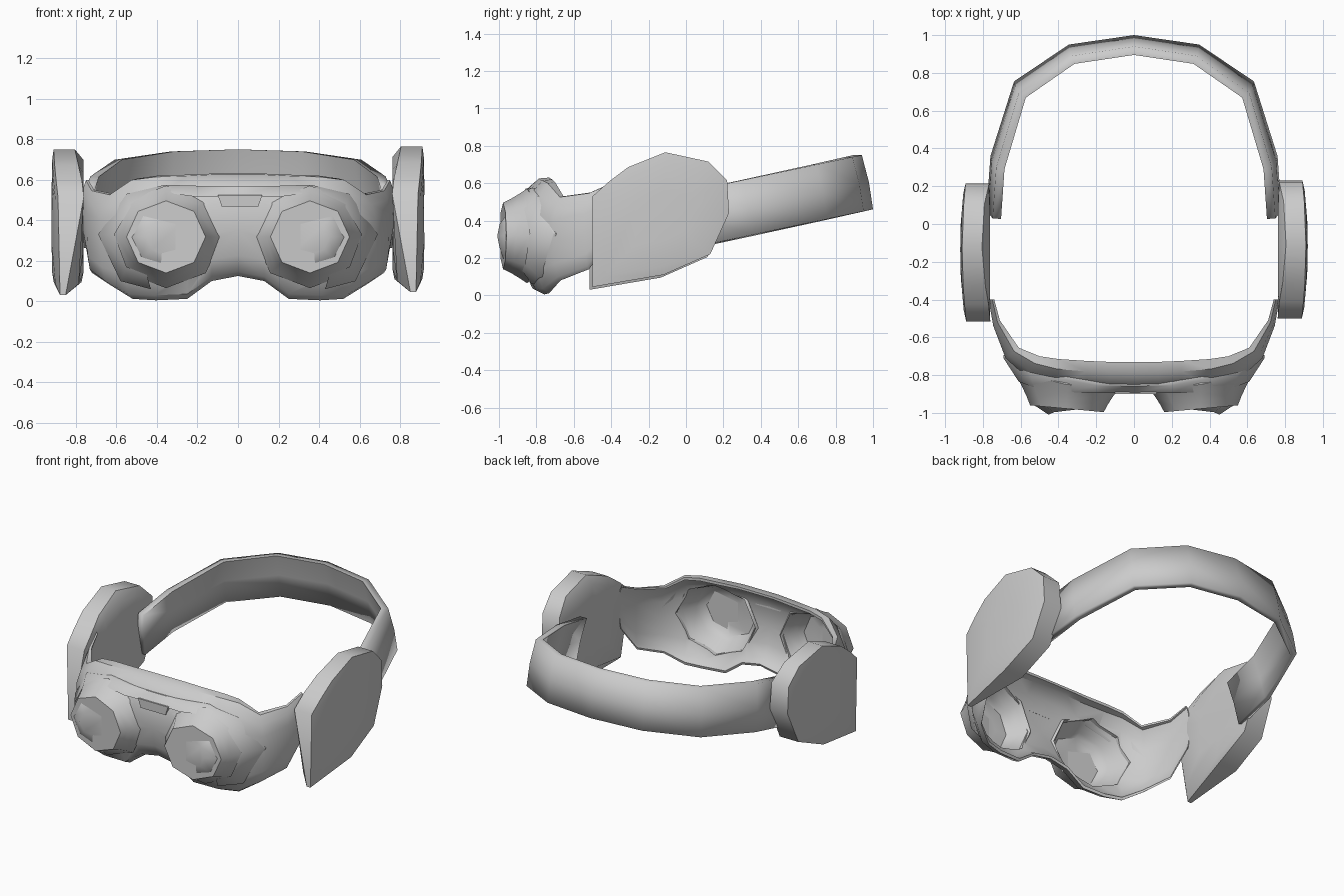
import bpy, bmesh, math
from mathutils import Vector

if "Cube" in bpy.data.objects:
    bpy.data.objects.remove(bpy.data.objects["Cube"])

grey = bpy.data.materials.new("light_grey")
grey.use_nodes = True
GREY = (0.6, 0.6, 0.6, 1)
grey.diffuse_color = GREY
grey.node_tree.nodes["Principled BSDF"].inputs["Base Color"].default_value = GREY


def loft(name, rings, angle=40):
    """Skin a row of closed rings, cap both ends."""
    bm = bmesh.new()
    rows = [[bm.verts.new(p) for p in ring] for ring in rings]
    n = len(rows[0])
    for a, b in zip(rows, rows[1:]):
        for i in range(n):
            j = (i + 1) % n
            bm.faces.new((a[i], a[j], b[j], b[i]))
    bm.faces.new(rows[0])
    bm.faces.new(rows[-1])
    bmesh.ops.recalc_face_normals(bm, faces=bm.faces)
    mesh = bpy.data.meshes.new(name)
    bm.to_mesh(mesh)
    bm.free()
    mesh.materials.append(grey)
    mesh.shade_smooth()
    mesh.set_sharp_from_angle(angle=math.radians(angle))
    ob = bpy.data.objects.new(name, mesh)
    bpy.context.collection.objects.link(ob)
    return ob


def flip(rings, side):
    return [[(p[0] * side, p[1], p[2]) for p in ring] for ring in rings]


def both_sides(half):
    """Mirror a run of rings that starts on the centre line."""
    return flip(reversed(half[1:]), -1) + half


# Head strap: tilted band leaning inward towards its top edge
strap = [(0, 1), (.345, .95), (.635, .755), (.76, .36), (.78, .09)]
rings = []
for k, (x, y) in enumerate(strap):
    a, b = Vector(strap[max(k - 1, 0)]), Vector(strap[min(k + 1, len(strap) - 1)])
    t = (b - a).normalized()
    if k == 0:
        t = Vector((1, 0))
    inward = Vector((t.y, -t.x))
    low = .46 - .21 * (1 - y)
    ring = []
    for h, off in ((0, 0), (.5, -.008), (1, 0), (1, .045), (.5, .035), (-.03, .04)):
        ring.append((x * (1 - .04 * h) + inward.x * off,
                     y - .06 * h + inward.y * off, low + .29 * h))
    rings.append(ring)
loft("head_strap", both_sides(rings), 100)

# Mask shell: front x, y, rear x, y, top and bottom height of each station
mask = [(0, -.89, 0, -.73, .63, .125), (.13, -.89, .13, -.73, .63, .1),
        (.25, -.885, .25, -.725, .625, .012), (.42, -.865, .4, -.715, .62, .005),
        (.57, -.81, .5, -.70, .605, .012), (.68, -.71, .61, -.655, .53, .08),
        (.745, -.54, .71, -.51, .55, .14), (.77, -.4, .74, -.4, .6, .3)]
section = [(1, 1), (.65, .99), (.25, .88), (0, .72), (0, .45), (.12, .2), (.4, .04), (.72, 0),
           (.76, .03), (.48, .08), (.23, .23), (.12, .45), (.12, .7), (.34, .85), (.7, .96), (1, .97)]
half = [[(xf + (xb - xf) * d, yf + (yb - yf) * d, lo + (hi - lo) * h)
         for d, h in section] for xf, yf, xb, yb, hi, lo in mask]
shell = loft("mask_shell", both_sides(half))

# Raised brow that wraps down around the outer side of both lenses
inner = [(0, -.895, .52), (.2, -.895, .515), (.35, -.89, .535), (.53, -.865, .465),
         (.61, -.835, .33), (.55, -.86, .17), (.45, -.875, .13)]
outer = [(0, -.857, .57), (.2, -.855, .57), (.36, -.825, .575), (.55, -.795, .53),
         (.69, -.712, .33), (.58, -.788, .1), (.43, -.825, .06)]
trim = [[i, o, (o[0], o[1] + .02, o[2]), (i[0], i[1] + .02, i[2])] for i, o in zip(inner, outer)]
loft("brow_trim", both_sides(trim), 50)


def octagon(y, scale):
    """Eight-sided ring facing forward, swept back on its outer side."""
    pts = []
    for k in range(8):
        a = k * math.pi / 4
        c = math.cos(a)
        sweep = .018 * c + .12 * (scale - 1) * max(c, 0)
        pts.append((.355 + .195 * scale * c, y + sweep, .318 + .178 * scale * math.sin(a)))
    return pts


# Ear cup outline as depth and height
outline = [(-.5, .045), (-.5, .53), (-.41, .61), (-.31, .685), (-.11, .765), (.12, .715),
           (.22, .615), (.23, .44), (.13, .22), (-.12, .11)]


def cup_ring(shrink, base, bow, fold, lean=0):
    """Outline ring, bowed front to back, folded at its low front corner."""
    pts = []
    for y, z in outline:
        y, z = -.12 + (y + .12) * shrink, .42 + (z - .42) * shrink
        corner = max(0, .01 - y - z) / .465
        x = base - bow * (y + .12) ** 2 + fold * corner + lean * max(0, z - .58)
        pts.append((x, y, z))
    return pts


for side, label, drop in ((1, "left", 0), (-1, "right", .015)):
    # Opening behind each lens
    cutter = loft("lens_cutter", flip([octagon(-1.1, 1.3), octagon(-.6, 1.3)], side))
    cut = shell.modifiers.new("opening", "BOOLEAN")
    cut.operation, cut.object = "DIFFERENCE", cutter
    cutter.hide_render = True
    cutter.hide_viewport = True

    # Lens housing: flat octagonal front flaring into the mask, hollow behind
    pod = [octagon(y, s) for y, s in ((-.978, 1), (-.94, 1.1), (-.89, 1.27), (-.85, 1.42),
                                      (-.835, 1.36), (-.87, 1.24), (-.93, 1.05),
                                      (-.964, .93), (-.967, .5))]
    loft(label + "_lens_housing", flip(pod, side), 50)

    # Ear cup: bowed slab, top and low front corner pulled outward
    cup = [cup_ring(.45, .765, 0, 0), cup_ring(.85, .763, 0, .03),
           cup_ring(1, .768, .05, .09, .2), cup_ring(1, .91, .15, -.01),
           cup_ring(.85, .917, .15, 0), cup_ring(.4, .92, .15, 0)]
    cup_object = loft(label + "_ear_cup", flip(cup, side), 50)
    cup_object.location = (0, -drop, -drop)

# Small brow tab between the lenses
tab = [(-.1, .525), (.12, .525), (.1, .468), (-.08, .468)]
loft("brow_tab", [[(x, y, z) for x, z in tab] for y in (-.9, -.87)])

# Bake the openings and drop the cutters
bpy.context.view_layer.update()
graph = bpy.context.evaluated_depsgraph_get()
baked = bpy.data.meshes.new_from_object(shell.evaluated_get(graph))
shell.modifiers.clear()
shell.data = baked
baked.shade_smooth()
baked.set_sharp_from_angle(angle=math.radians(40))
for ob in [o for o in bpy.data.objects if o.name.startswith("lens_cutter")]:
    bpy.data.objects.remove(ob)
